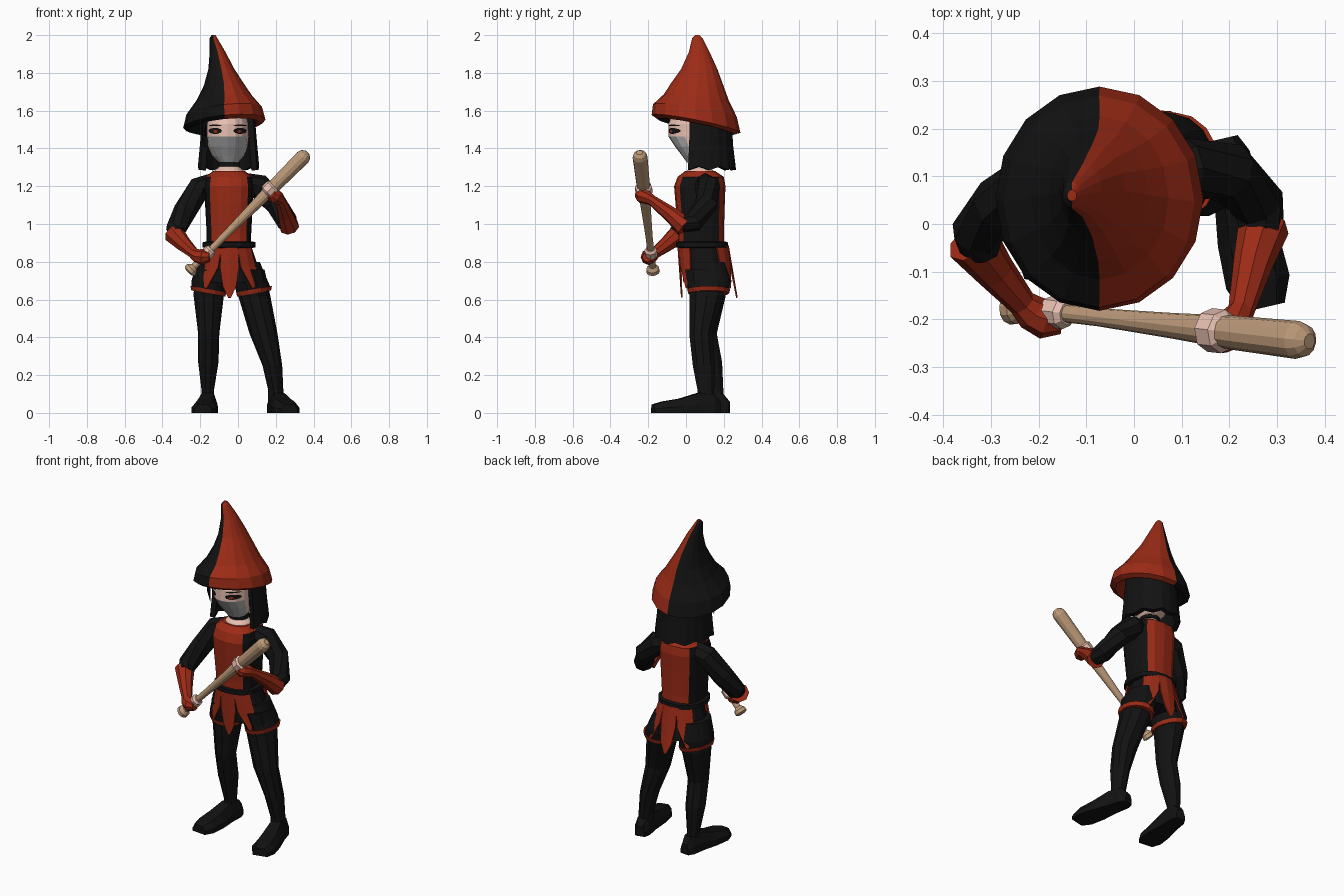
import bpy, math
from mathutils import Vector

if "Cube" in bpy.data.objects:
    bpy.data.objects.remove(bpy.data.objects["Cube"])

def material(name, rgb):
    m = bpy.data.materials.new(name)
    m.diffuse_color = (*rgb, 1)
    m.use_nodes = True
    m.node_tree.nodes["Principled BSDF"].inputs["Base Color"].default_value = m.diffuse_color
    return m

BLACK = material("black", (0.006, 0.006, 0.006))
RED = material("red", (0.33, 0.024, 0.008))
SKIN = material("skin", (0.82, 0.54, 0.45))
GREY = material("mask grey", (0.48, 0.48, 0.48))
WOOD = material("wood", (0.50, 0.32, 0.19))

def make(name, verts, faces, mats, rule=None):
    me = bpy.data.meshes.new(name)
    me.from_pydata([tuple(v) for v in verts], [], faces)
    for m in mats:
        me.materials.append(m)
    if rule:
        for p in me.polygons:
            p.material_index = rule(p.center, p.normal, p.index)
    ob = bpy.data.objects.new(name, me)
    bpy.context.collection.objects.link(ob)
    return ob

def ring(cx, cy, z, rx, ry, n=16, power=2, tilt=(0, 0)):
    """Horizontal (super)ellipse; tilt lifts z along x and y."""
    pts = []
    for i in range(n):
        a = 2 * math.pi * i / n
        c, s = math.cos(a), math.sin(a)
        x = rx * math.copysign(abs(c) ** (2 / power), c)
        y = ry * math.copysign(abs(s) ** (2 / power), s)
        pts.append(Vector((cx + x, cy + y, z + tilt[0] * x + tilt[1] * y)))
    return pts

def loft(name, rings, mats, rule=None):
    n = len(rings[0])
    faces = [(i * n + j, i * n + (j + 1) % n, (i + 1) * n + (j + 1) % n, (i + 1) * n + j)
             for i in range(len(rings) - 1) for j in range(n)]
    faces += [tuple(reversed(range(n))), tuple(range((len(rings) - 1) * n, len(rings) * n))]
    return make(name, [v for r in rings for v in r], faces, mats, rule)

def tube(name, path, mat, n=8):
    """Tube through (x, y, z, radius) points."""
    pts = [Vector(p[:3]) for p in path]
    rings = []
    for i, p in enumerate(path):
        t = pts[min(i + 1, len(pts) - 1)] - pts[max(i - 1, 0)]
        q = t.to_track_quat('Z', 'Y')
        rings.append([pts[i] + q @ Vector((math.cos(2 * math.pi * k / n), math.sin(2 * math.pi * k / n), 0)) * p[3]
                      for k in range(n)])
    return loft(name, rings, [mat])

# Pointed two-colour hat: split along its front and back seam
hat = [(-.07, .055, 1.55, .13, .14, .1, -.2), (-.0725, .053, 1.515, .19, .205, .1, -.2),
       (-.0725, .053, 1.53, .218, .235, .1, -.2), (-.073, .047, 1.60, .20, .222, .1, -.15),
       (-.072, .055, 1.67, .145, .172, .08, -.1), (-.075, .06, 1.74, .105, .138, .05, -.05),
       (-.088, .07, 1.82, .069, .096, 0, 0), (-.108, .07, 1.91, .042, .055, 0, 0),
       (-.13, .06, 1.985, .02, .027, 0, 0), (-.13, .06, 2.0, .01, .012, 0, 0)]
loft("hat", [ring(*h[:5], tilt=h[5:]) for h in hat], [RED, BLACK],
     lambda c, n, i: 1 if i < 144 and 4 <= i % 16 < 12 else 0)

# Head with the mask as the lower front faces
head = [(-.05, .06, 1.325, .05, .055), (-.052, .075, 1.36, .085, .095), (-.054, .06, 1.41, .105, .118),
        (-.055, .045, 1.462, .112, .138), (-.055, .045, 1.53, .112, .138), (-.055, .05, 1.59, .10, .12)]
loft("head", [ring(*h) for h in head], [SKIN, GREY],
     lambda c, n, i: 1 if c.z < 1.463 and c.y < .05 and n.y < -.2 else 0)

# Eyes: thin plates laid on the face
def face_plate(name, cx, cz, w, h, mat, off, n=10):
    vs = []
    for k in range(n):
        a = 2 * math.pi * k / n
        x = cx + w * math.cos(a)
        y = .045 - (.138 + off) * math.sqrt(1 - min(.95, ((x + .055) / (.114 + off)) ** 2))
        vs.append((x, y, cz + h * math.sin(a)))
    make(name, vs, [tuple(range(n))], [mat])

for side, s in (("left", -1), ("right", 1)):
    face_plate(side + "_eye", -.055 + s * .066, 1.493, .036, .016, BLACK, .004)
    face_plate(side + "_iris", -.055 + s * .064, 1.490, .012, .008, RED, .008)
    face_plate(side + "_brow", -.055 + s * .066, 1.522, .036, .004, BLACK, .004)

# Bobbed hair: thick open shell around back and sides
rows = [(1.56, .125, .145), (1.42, .137, .152), (1.285, .148, .168)]
cols = 13
hv = []
for r, (z, rx, ry) in enumerate(rows):
    for k in range(cols):
        a = math.radians(-24 + 228 * k / (cols - 1))
        jag = .018 * (k % 2) if r == 2 else 0
        hv.append((-.05 + rx * math.cos(a), .082 + ry * math.sin(a), z + jag))
hair = make("hair", hv, [(r * cols + k, (r + 1) * cols + k, (r + 1) * cols + k + 1, r * cols + k + 1)
                         for r in range(2) for k in range(cols - 1)], [BLACK])
sol = hair.modifiers.new("thickness", 'SOLIDIFY')
sol.thickness, sol.offset = .03, 0
tube("front_strand", [(-.178, -.03, 1.54, .012), (-.18, -.03, 1.47, .01), (-.175, -.02, 1.40, .002)], BLACK, 5)

# Neck and choker
loft("neck", [ring(-.047, .075, 1.262, .09, .085), ring(-.047, .075, 1.288, .072, .065),
              ring(-.047, .08, 1.305, .05, .05), ring(-.05, .08, 1.36, .048, .05)], [SKIN])
loft("choker", [ring(-.048, .08, 1.305, .058, .06), ring(-.048, .08, 1.325, .056, .058)], [BLACK])

# Tunic: red front and back, black sides
tunic = [(.87, .118, .12, .082), (.95, .118, .12, .08), (1.10, .126, .13, .075),
         (1.20, .13, .136, .073), (1.25, .122, .122, .078), (1.28, .085, .08, .075)]
loft("tunic", [ring(-.048, cy, z, rx, ry, power=2.8) for z, rx, ry, cy in tunic], [RED, BLACK],
     lambda c, n, i: 1 if abs(n.x) > .78 else 0)
loft("belt", [ring(-.047, .085, z, rx, ry, power=2.4)
              for z, rx, ry in ((.873, .125, .125), (.877, .14, .137), (.903, .14, .137), (.907, .125, .125))], [BLACK])

# Hips and the pointed flaps lying on them
def hip(z, off):
    d = .89 - z
    return (-.045, .09 + d * .12, z, .125 + d * .33 + off, .13 + d * .05 + off)

loft("hips", [ring(*hip(z, -.012)) for z in (.69, .75, .82, .89)], [BLACK])
for face, base in (("front", -90), ("back", 90)):
    for k, low in ((-1, .66), (0, .61), (1, .66)):
        vs = []
        for z, half in ((.885, 20), (.77, 17), (low + .06, 10), (low, 2)):
            cx, cy, _, rx, ry = hip(z, .006)
            for s in (-1, 0, 1):
                a = math.radians(base + k * 38 + s * half)
                vs.append((cx + rx * math.cos(a), cy + ry * math.sin(a), z))
        flap = make(f"{face}_flap", vs, [(3 * i + j, 3 * i + 3 + j, 3 * i + 4 + j, 3 * i + 1 + j)
                                         for i in range(3) for j in range(2)], [RED])
        flap.modifiers.new("thickness", 'SOLIDIFY').thickness = .008

# Shorts, hems, legs and feet
def foot(name, heel, toe):
    h, t = Vector((*heel, 0)), Vector((*toe, 0))
    side = (t - h).normalized().cross(Vector((0, 0, 1)))
    rings = []
    for f, w, top in ((0, .028, .06), (.1, .045, .10), (.33, .05, .105), (.6, .065, .075), (.85, .068, .06), (1, .045, .045)):
        c = h.lerp(t, f)
        rings.append([c + side * (w * u) + Vector((0, 0, top * v)) for u, v in
                      ((-1, 0), (1, 0), (1, .45), (.6, 1), (-.6, 1), (-1, .45))])
    loft(name, rings, [BLACK])

legs = {
    "left": ([(-.14, .11, .76, .09, .11), (-.155, .12, .62, .08, .095), (-.155, .10, .42, .056, .066),
              (-.157, .13, .27, .054, .064), (-.16, .155, .12, .033, .045), (-.16, .155, .05, .033, .045)],
             (-.15, .80, -.157, -.06), ((-.15, .23), (-.185, -.12))),
    "right": ([(.05, .10, .76, .09, .11), (.086, .11, .62, .085, .095), (.135, .08, .42, .074, .066),
               (.182, .095, .25, .052, .062), (.20, .105, .12, .04, .046), (.20, .105, .05, .04, .046)],
              (.045, .80, .085, .06), ((.19, .18), (.272, -.175)))}
for side, (rs, (tx, tz, bx, tilt), (heel, toe)) in legs.items():
    loft(side + "_leg", [ring(*r, n=10) for r in rs], [BLACK])
    loft(side + "_shorts", [ring(bx, .12, .643, .09, .108, tilt=(tilt * 3, 0)),
                            ring((tx + bx) / 2, .12, .70, .092, .115), ring(tx, .11, tz, .07, .10)], [BLACK])
    loft(side + "_hem", [ring(bx, .12, .632, .09, .108, tilt=(tilt * 3, 0)),
                         ring(bx, .12, .655, .095, .114, tilt=(tilt * 3, 0))], [RED])
    foot(side + "_foot", heel, toe)

# Arms: black sleeves, red gloves flared at the elbow
tube("right_sleeve", [(.04, .10, 1.215, .055), (.11, .115, 1.20, .066), (.20, .11, 1.11, .062),
                      (.262, .04, 1.01, .056), (.27, -.02, 1.0, .045)], BLACK)
tube("left_sleeve", [(-.13, .10, 1.215, .055), (-.205, .09, 1.19, .064), (-.28, .04, 1.07, .062),
                     (-.33, -.02, .97, .054), (-.32, -.06, .945, .042)], BLACK)
tube("right_glove", [(.272, -.005, .985, .054), (.25, -.08, 1.05, .042), (.225, -.18, 1.125, .028),
                     (.21, -.205, 1.14, .036), (.19, -.235, 1.15, .04), (.175, -.255, 1.16, .024)], RED)
tube("left_glove", [(-.34, -.035, .95, .056), (-.29, -.10, .895, .042), (-.235, -.165, .845, .03),
                    (-.215, -.185, .83, .038), (-.185, -.20, .825, .042), (-.15, -.205, .825, .026)], RED)

# Bat and the fingers wrapped round it
A, B = Vector((-.262, -.174, .745)), Vector((.368, -.246, 1.378))
def along(t, r):
    return (*A.lerp(B, t), r)
tube("bat", [along(t, r) for t, r in ((0, .024), (.008, .036), (.03, .034), (.05, .018), (.3, .019), (.55, .027),
                                      (.75, .036), (.96, .04), (.985, .033), (1, .016))], WOOD, 12)
for name, t, r in (("left_fingers", .16, .034), ("right_fingers", .69, .046)):
    tube(name, [along(t - .035, r * .7), along(t - .022, r), along(t + .022, r), along(t + .035, r * .7)], SKIN)
